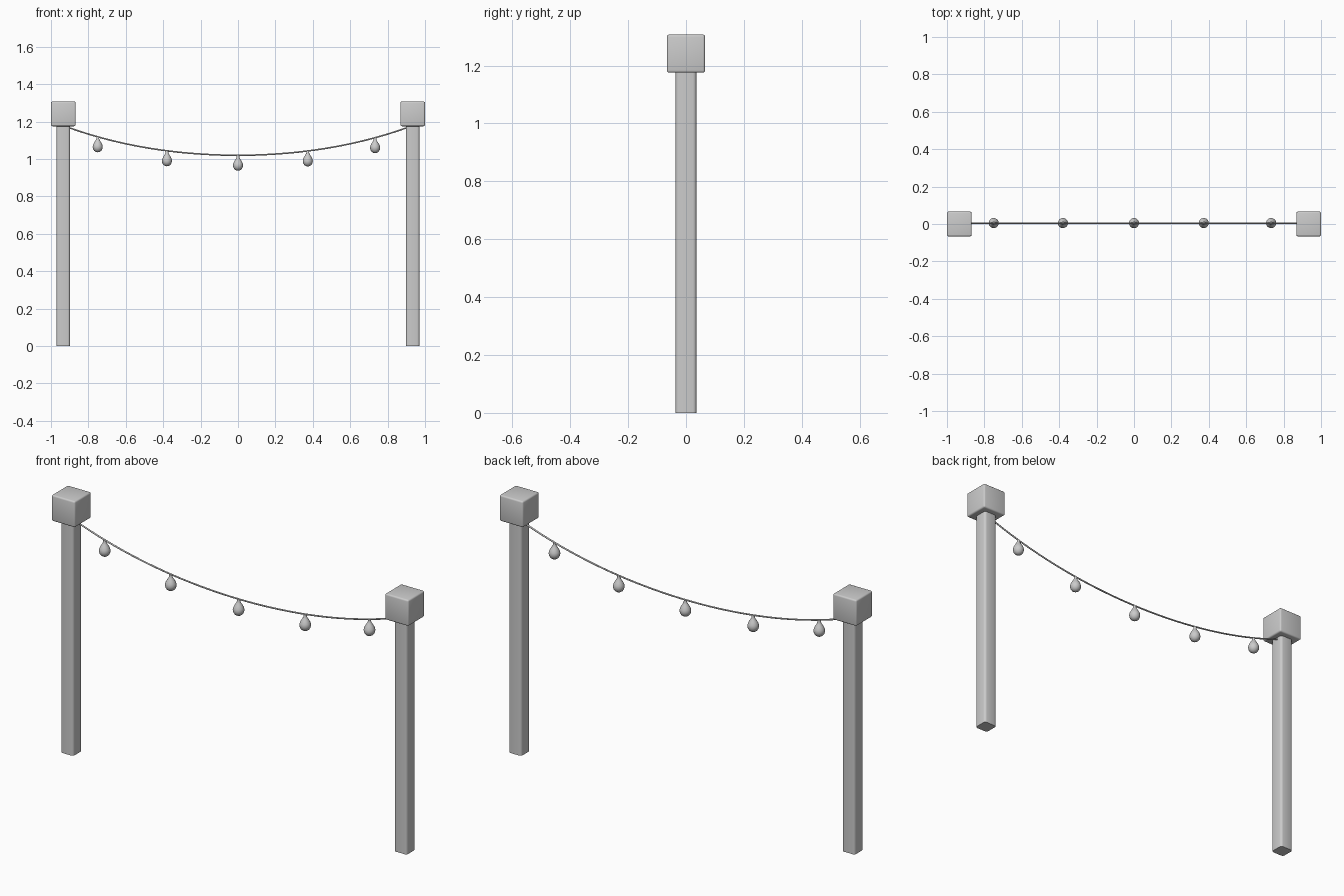
import bpy, bmesh, math

if "Cube" in bpy.data.objects:
    bpy.data.objects.remove(bpy.data.objects["Cube"])

grey = bpy.data.materials.new("light_grey")
grey.diffuse_color = (0.6, 0.6, 0.6, 1)
grey.use_nodes = True
grey.node_tree.nodes["Principled BSDF"].inputs["Base Color"].default_value = grey.diffuse_color
POST_X, CABLE_Y = 0.934, 0.005


def finish(obj, name, angle):
    obj.name = name
    obj.data.materials.append(grey)
    bpy.ops.object.select_all(action='DESELECT')
    obj.select_set(True)
    bpy.context.view_layer.objects.active = obj
    bpy.ops.object.shade_smooth_by_angle(angle=math.radians(angle))


def block(name, x, z0, z1, width, bevel, upright_only):
    """Square block with rounded edges."""
    bm = bmesh.new()
    bmesh.ops.create_cube(bm, size=1)
    for v in bm.verts:
        v.co = (x + v.co.x * width, v.co.y * width, z0 + (v.co.z + 0.5) * (z1 - z0))
    edges = [e for e in bm.edges if not upright_only
             or abs(e.verts[0].co.z - e.verts[1].co.z) > 0.01]
    bmesh.ops.bevel(bm, geom=edges, offset=bevel, segments=3, profile=0.5, affect='EDGES')
    mesh = bpy.data.meshes.new(name)
    bm.to_mesh(mesh)
    bm.free()
    obj = bpy.data.objects.new(name, mesh)
    bpy.context.collection.objects.link(obj)
    finish(obj, name, 35)


def cable_z(x):
    return 1.02 + 0.163 * x * x + 0.022 * x ** 4


# Two posts with block caps
for side, label in ((-1, "left"), (1, "right")):
    block(label + "_post", side * POST_X, 0, 1.18, 0.072, 0.012, True)
    block(label + "_post_cap", side * POST_X, 1.175, 1.307, 0.132, 0.008, False)

# Sagging cable
curve = bpy.data.curves.new("cable", 'CURVE')
curve.dimensions = '3D'
curve.bevel_depth = 0.004
curve.bevel_resolution = 2
curve.use_fill_caps = True
spline = curve.splines.new('POLY')
STEPS = 40
spline.points.add(STEPS)
for i, p in enumerate(spline.points):
    x = -0.92 + 1.84 * i / STEPS
    p.co = (x, CABLE_Y, cable_z(x), 1)
cable = bpy.data.objects.new("cable", curve)
bpy.context.collection.objects.link(cable)
bpy.ops.object.select_all(action='DESELECT')
cable.select_set(True)
bpy.context.view_layer.objects.active = cable
bpy.ops.object.convert(target='MESH')
finish(bpy.context.object, "cable", 60)

# Hanging teardrop bulbs: (radius, drop below the cable)
PROFILE = [(0.007, 0.0), (0.008, 0.012), (0.012, 0.020), (0.019, 0.031), (0.025, 0.043),
           (0.027, 0.054), (0.025, 0.065), (0.019, 0.075), (0.010, 0.081)]
SIDES = 20
for n, x in enumerate((-0.75, -0.38, 0, 0.373, 0.733)):
    bm = bmesh.new()
    rings = [[bm.verts.new((x + r * math.cos(2 * math.pi * k / SIDES),
                            CABLE_Y + r * math.sin(2 * math.pi * k / SIDES),
                            cable_z(x) - d)) for k in range(SIDES)] for r, d in PROFILE]
    for a, b in zip(rings, rings[1:]):
        for k in range(SIDES):
            j = (k + 1) % SIDES
            bm.faces.new((a[k], b[k], b[j], a[j]))
    bm.faces.new(rings[0])
    tip = bm.verts.new((x, CABLE_Y, cable_z(x) - 0.083))
    for k in range(SIDES):
        bm.faces.new((rings[-1][k], tip, rings[-1][(k + 1) % SIDES]))
    bmesh.ops.recalc_face_normals(bm, faces=bm.faces[:])
    mesh = bpy.data.meshes.new("bulb")
    bm.to_mesh(mesh)
    bm.free()
    bulb = bpy.data.objects.new("bulb", mesh)
    bpy.context.collection.objects.link(bulb)
    finish(bulb, "bulb_%d" % (n + 1), 50)
